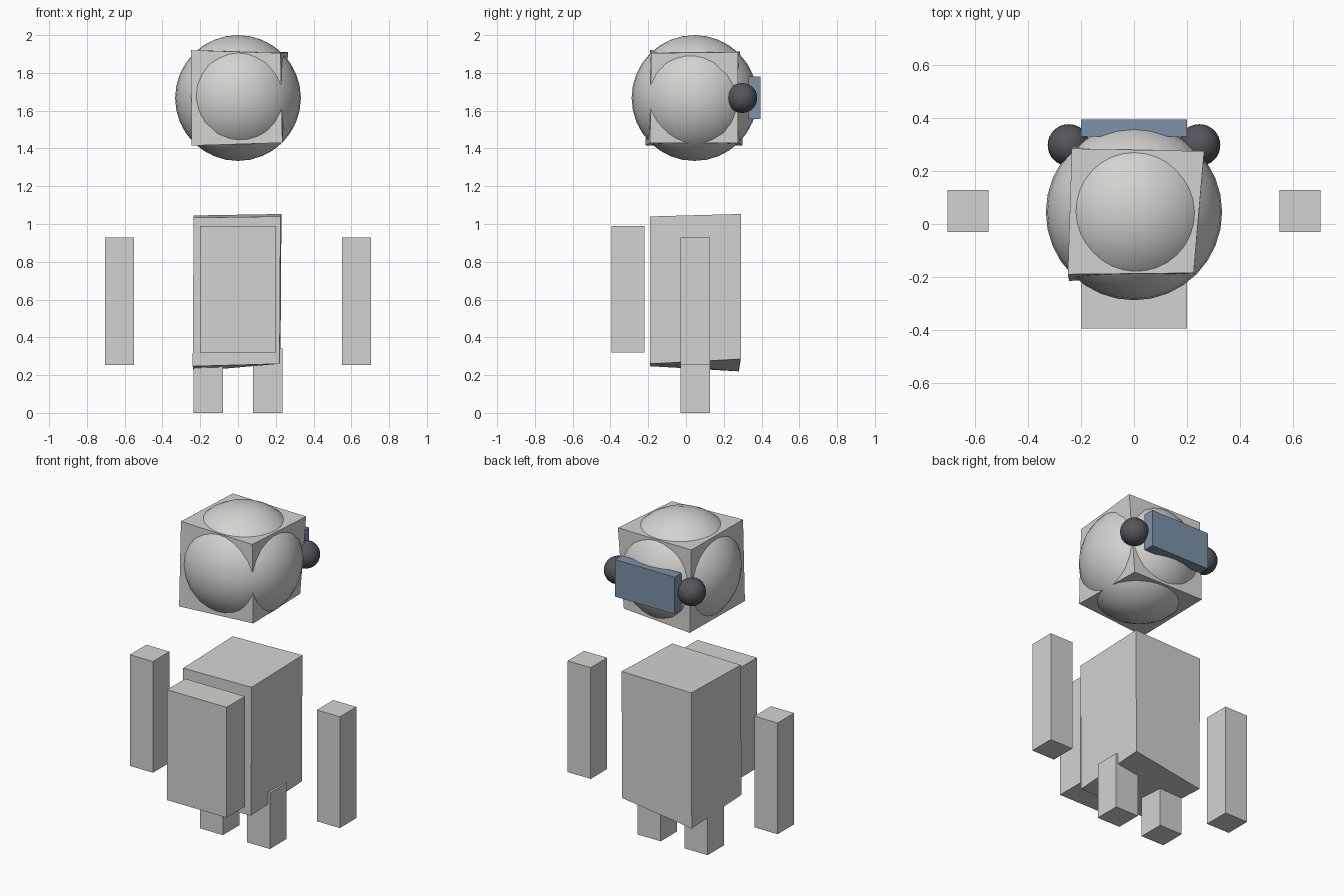
import bpy
import bmesh
from mathutils import Vector

if "Cube" in bpy.data.objects:
    bpy.data.objects.remove(bpy.data.objects["Cube"])


def material(name, rgb):
    m = bpy.data.materials.new(name)
    m.diffuse_color = (*rgb, 1.0)
    m.use_nodes = True
    m.node_tree.nodes["Principled BSDF"].inputs["Base Color"].default_value = m.diffuse_color
    return m


GREY = material("light grey", (0.65, 0.65, 0.63))
BLUE = material("slate blue", (0.20, 0.29, 0.39))
DARK = material("charcoal", (0.09, 0.09, 0.105))


def finish(bm, name, mat, smooth=False):
    bmesh.ops.recalc_face_normals(bm, faces=bm.faces)
    for f in bm.faces:
        f.smooth = smooth
    mesh = bpy.data.meshes.new(name)
    bm.to_mesh(mesh)
    bm.free()
    mesh.materials.append(mat)
    obj = bpy.data.objects.new(name, mesh)
    bpy.context.collection.objects.link(obj)
    return obj


def box(name, lo, hi, mat):
    """Box from its low corner to its high corner."""
    bm = bmesh.new()
    bmesh.ops.create_cube(bm, size=1)
    lo, hi = Vector(lo), Vector(hi)
    for v in bm.verts:
        v.co = Vector([(lo[i] + hi[i]) / 2 + v.co[i] * (hi[i] - lo[i]) for i in range(3)])
    return finish(bm, name, mat)


def wonky_box(name, bottom, top, mat):
    """Slightly uneven box; corners run front left, front right, back right, back left."""
    bm = bmesh.new()
    b = [bm.verts.new(p) for p in bottom]
    t = [bm.verts.new(p) for p in top]
    bm.faces.new(b[::-1])
    bm.faces.new(t)
    for i in range(4):
        j = (i + 1) % 4
        bm.faces.new((b[i], b[j], t[j], t[i]))
    return finish(bm, name, mat)


def ball(name, centre, radius, mat, segments=32, rings=16):
    bm = bmesh.new()
    bmesh.ops.create_uvsphere(bm, u_segments=segments, v_segments=rings, radius=radius)
    bmesh.ops.translate(bm, verts=bm.verts, vec=centre)
    return finish(bm, name, mat, True)


# Head: a sphere bulging through an uneven cube
ball("head_sphere", (0, 0.045, 1.667), 0.333, GREY)
wonky_box("head_block",
          [(-0.245, -0.215, 1.415), (0.235, -0.19, 1.43), (0.225, 0.275, 1.43), (-0.235, 0.30, 1.415)],
          [(-0.25, -0.19, 1.92), (0.225, -0.185, 1.905), (0.265, 0.275, 1.91), (-0.235, 0.285, 1.912)],
          GREY)

# Uneven torso block
wonky_box("torso",
          [(-0.24, -0.19, 0.247), (0.22, -0.19, 0.26), (0.225, 0.29, 0.285), (-0.235, 0.28, 0.22)],
          [(-0.235, -0.19, 1.033), (0.225, -0.19, 1.04), (0.23, 0.29, 1.053), (-0.235, 0.285, 1.045)],
          GREY)

# Chest pack and visor plate
box("chest_pack", (-0.20, -0.395, 0.32), (0.20, -0.22, 0.99), GREY)
box("visor", (-0.20, 0.33, 1.555), (0.20, 0.395, 1.78), BLUE)

# Paired parts: floating arms, short legs, dark side balls
for side, s in (("left", -1), ("right", 1)):
    for part, inner, outer, z0, z1 in (("arm", 0.55, 0.705, 0.253, 0.928),
                                       ("leg", 0.08, 0.235, 0.0, 0.34)):
        x0, x1 = sorted((s * inner, s * outer))
        box(f"{side}_{part}", (x0, -0.03, z0), (x1, 0.128, z1), GREY)
    ball(f"{side}_side_ball", (s * 0.247, 0.298, 1.667), 0.079, DARK)
